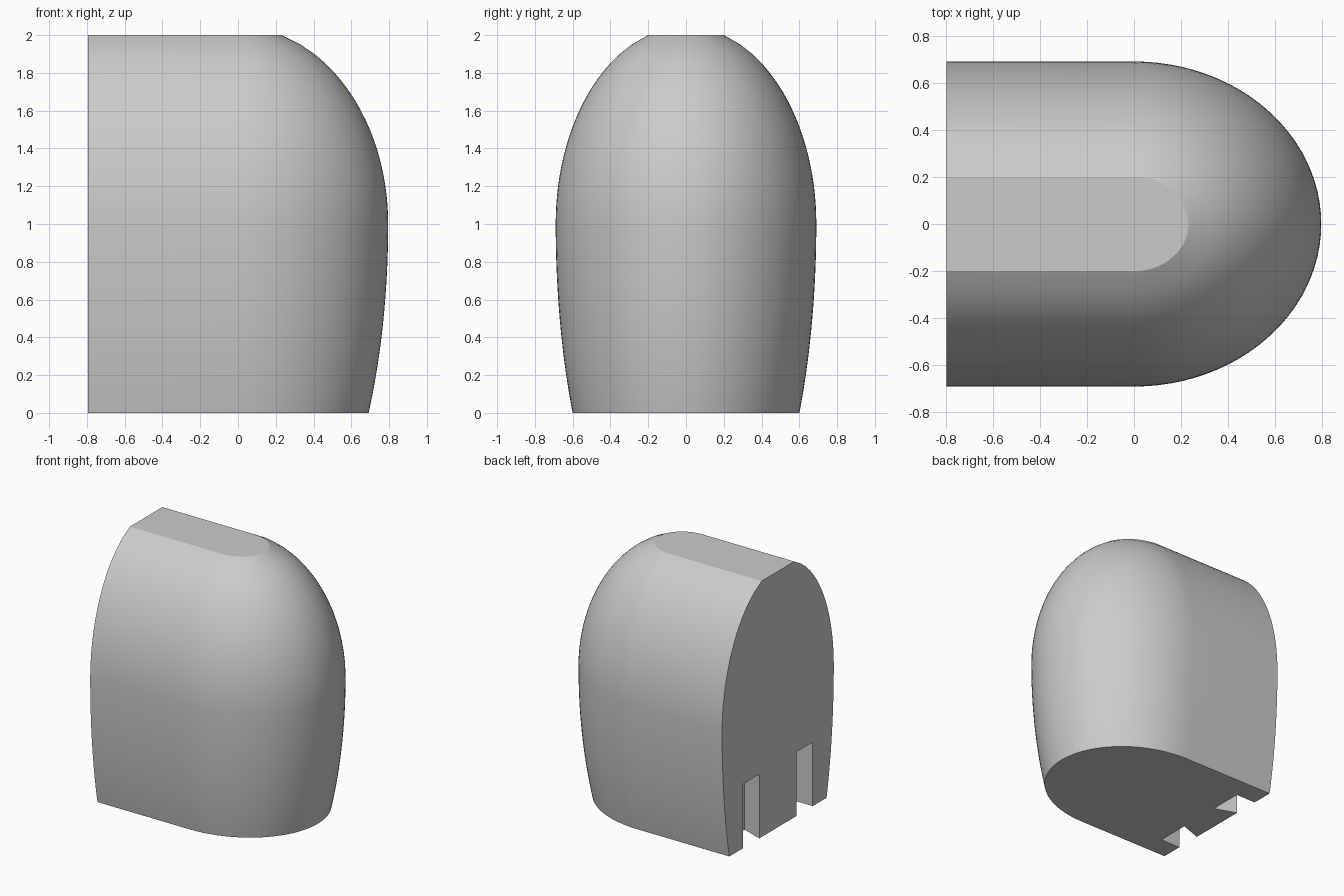
import bpy, bmesh
from math import sin, cos, pi, sqrt, radians

cube = bpy.data.objects.get("Cube")
if cube:
    bpy.data.objects.remove(cube, do_unlink=True)

BACK = -0.795          # flat end
LENGTH, WIDTH = 0.795, 0.69
LEVELS, ARC = 40, 48

grey = bpy.data.materials.new("plain grey")
grey.use_nodes = True
grey.diffuse_color = (0.6, 0.6, 0.6, 1)
grey.node_tree.nodes["Principled BSDF"].inputs["Base Color"].default_value = grey.diffuse_color


def make_object(name, bm):
    bmesh.ops.recalc_face_normals(bm, faces=bm.faces)
    mesh = bpy.data.meshes.new(name)
    bm.to_mesh(mesh)
    bm.free()
    mesh.materials.append(grey)
    obj = bpy.data.objects.new(name, mesh)
    bpy.context.collection.objects.link(obj)
    return obj


def girth(z):
    """Relative width: gentle taper below the middle, domed above it."""
    reach = 1.045 if z > 1 else 2.03
    return sqrt(1 - ((z - 1) / reach) ** 2)


def outline(z):
    """Flat back with straight sides and a half-elliptical nose."""
    k = girth(z)
    nose = [(LENGTH * k * cos(a), WIDTH * k * sin(a), z)
            for a in (-pi / 2 + pi * i / ARC for i in range(ARC + 1))]
    return [(BACK, -WIDTH * k, z)] + nose + [(BACK, WIDTH * k, z)]


# Domed body, lofted through stacked outlines
bm = bmesh.new()
rings = [[bm.verts.new(p) for p in outline(2 * i / LEVELS)] for i in range(LEVELS + 1)]
for low, high in zip(rings, rings[1:]):
    for i in range(len(low) - 1):
        bm.faces.new((low[i], low[i + 1], high[i + 1], high[i]))
bm.faces.new(rings[0])
bm.faces.new(rings[-1])
bm.faces.new([r[0] for r in rings] + [r[-1] for r in reversed(rings)])
body = make_object("domed_body", bm)

# Pair of undercut slots at the foot of the flat end
slot = [(-0.9, 0.43), (-0.9, 0.23), (BACK, 0.23), (-0.625, 0.17), (-0.625, 0.43)]
bpy.context.view_layer.objects.active = body
for side, label in ((1, "left"), (-1, "right")):
    bm = bmesh.new()
    base = bm.faces.new([bm.verts.new((x, side * y, -0.1)) for x, y in slot])
    top = bmesh.ops.extrude_face_region(bm, geom=[base])
    bmesh.ops.translate(bm, vec=(0, 0, 0.6),
                        verts=[v for v in top["geom"] if isinstance(v, bmesh.types.BMVert)])
    cutter = make_object(label + "_slot_cutter", bm)
    cutter.hide_render = True
    cut = body.modifiers.new(label + "_slot", "BOOLEAN")
    cut.operation, cut.solver, cut.object = "DIFFERENCE", "EXACT", cutter
    bpy.ops.object.modifier_apply(modifier=cut.name)
    bpy.data.objects.remove(cutter, do_unlink=True)

# Smooth shell with crisp rims
body.select_set(True)
bpy.ops.object.shade_smooth_by_angle(angle=radians(18))
